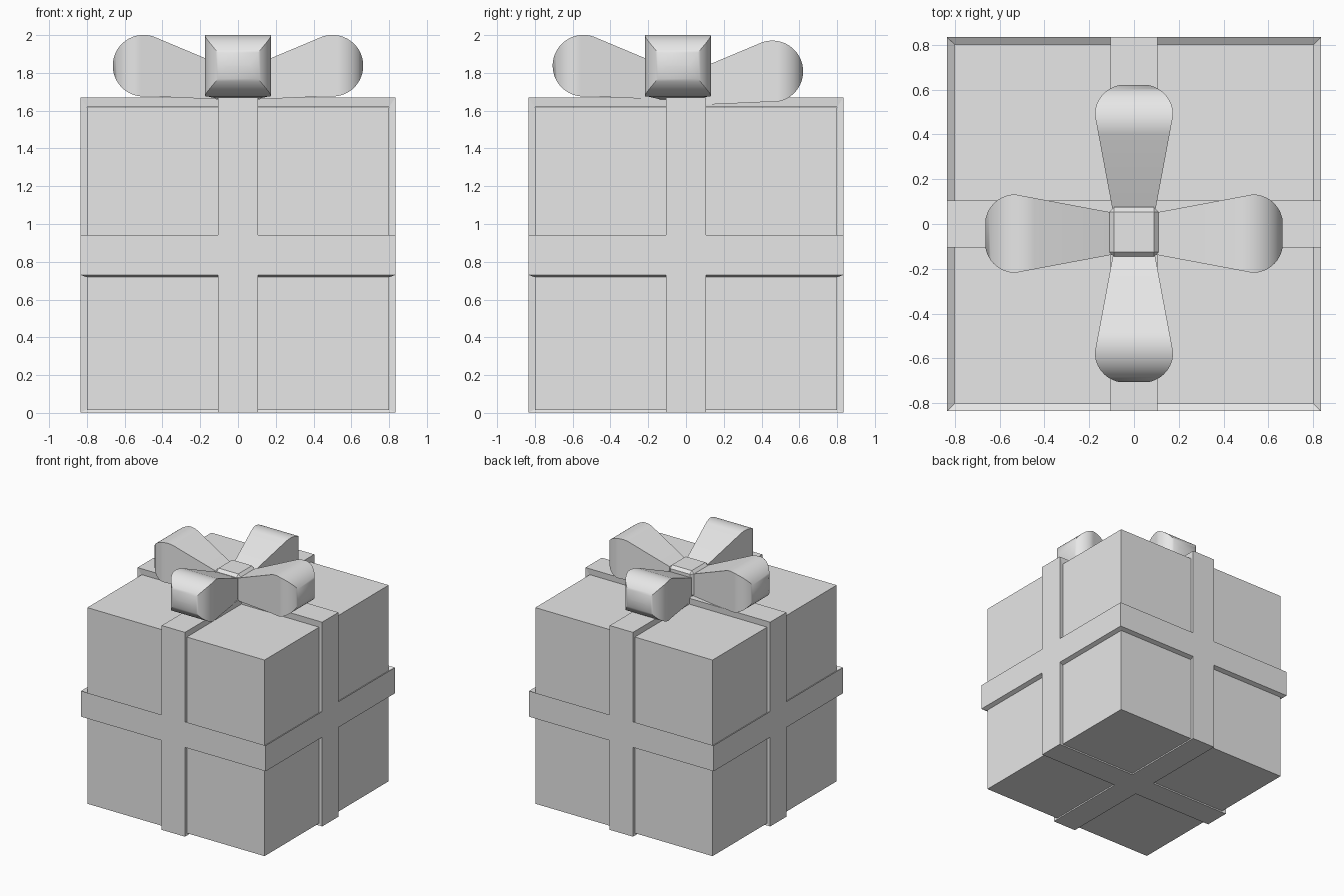
import bpy, bmesh
from math import sin, cos, sqrt, radians, pi
from mathutils import Matrix, Vector

cube = bpy.data.objects.get("Cube")
if cube:
    bpy.data.objects.remove(cube, do_unlink=True)

grey = bpy.data.materials.new("plain_grey")
grey.use_nodes = True
grey.diffuse_color = (0.8, 0.8, 0.8, 1)
grey.node_tree.nodes["Principled BSDF"].inputs["Base Color"].default_value = (0.8, 0.8, 0.8, 1)

OUTER = 0.834          # half size of the ribbon wrap
SHIFT = -0.017         # box sits slightly low inside the wrap
INNER = 0.96           # box size relative to the wrap
BAND = 0.105           # half width of the ribbon
BOW_Y = -0.043


def finish(name, bm, smooth=False):
    bmesh.ops.recalc_face_normals(bm, faces=bm.faces)
    mesh = bpy.data.meshes.new(name)
    bm.to_mesh(mesh)
    bm.free()
    mesh.materials.append(grey)
    obj = bpy.data.objects.new(name, mesh)
    bpy.context.collection.objects.link(obj)
    if smooth:
        bpy.ops.object.select_all(action='DESELECT')
        obj.select_set(True)
        bpy.context.view_layer.objects.active = obj
        bpy.ops.object.shade_smooth_by_angle(angle=radians(40))
    return obj


def block(name, centre, half, bevel=0):
    bm = bmesh.new()
    bmesh.ops.create_cube(bm, size=2)
    bmesh.ops.scale(bm, vec=half, verts=bm.verts)
    bmesh.ops.translate(bm, vec=centre, verts=bm.verts)
    if bevel:
        bmesh.ops.bevel(bm, geom=bm.edges[:], offset=bevel, segments=1, affect='EDGES')
    return finish(name, bm)


# Gift box
block("box", (0, 0, OUTER + SHIFT), (OUTER * INNER,) * 3)

# Ribbon wrap: three crossing bands cut from a cube, their rims drawn in to the box
bm = bmesh.new()
bmesh.ops.create_cube(bm, size=2 * OUTER)
for axis in range(3):
    for side in (-BAND, BAND):
        normal = Vector((0, 0, 0))
        normal[axis] = 1
        bmesh.ops.bisect_plane(bm, geom=bm.verts[:] + bm.edges[:] + bm.faces[:],
                               plane_co=normal * side, plane_no=normal)
panels = [f for f in bm.faces if min(abs(c) for c in f.calc_center_median()) > BAND]
bmesh.ops.delete(bm, geom=panels, context='FACES')
rim = [e for e in bm.edges if e.is_boundary]
walls = bmesh.ops.extrude_edge_only(bm, edges=rim)["geom"]
for v in walls:
    if isinstance(v, bmesh.types.BMVert):
        v.co = v.co * INNER + Vector((0, 0, SHIFT))
bmesh.ops.translate(bm, vec=(0, 0, OUTER + 0.002), verts=bm.verts)
finish("ribbon", bm)


# Bow loop: rectangular sections lofted outward into a rounded cushion end
def bow_loop(name, angle, drop=0):
    mid, radius, steps = 1.838, 0.163, 18
    sections = [(0.06, 0.087, 1.658, 1.83)]
    for i in range(steps + 1):
        t = radians(-20 + 109 * i / steps)
        r = 0.5 + radius * sin(t)
        if r < 0.53:
            width = 0.087 + (r - 0.06) * 0.187
        else:
            width = 0.04 + sqrt(0.135 ** 2 - (r - 0.53) ** 2)
        sections.append((r, width, mid - radius * cos(max(t, 0)), mid + radius * cos(t)))
    bm = bmesh.new()
    rings = [[bm.verts.new(p) for p in ((r, -w, lo), (r, w, lo), (r, w, hi), (r, -w, hi))]
             for r, w, lo, hi in sections]
    for a, b in zip(rings, rings[1:]):
        for k in range(4):
            j = (k + 1) % 4
            bm.faces.new((a[k], a[j], b[j], b[k]))
    bm.faces.new(rings[0])
    bm.faces.new(rings[-1])
    place = Matrix.Translation((0, BOW_Y, -drop)) @ Matrix.Rotation(angle, 4, 'Z')
    bmesh.ops.transform(bm, matrix=place, verts=bm.verts)
    finish(name, bm, smooth=True)


bow_loop("left_bow_loop", 0)
bow_loop("back_bow_loop", pi / 2, drop=0.03)
bow_loop("right_bow_loop", pi)
bow_loop("front_bow_loop", -pi / 2)

# Bow knot
block("bow_knot", (0, -0.035, 1.765), (0.111, 0.111, 0.107), bevel=0.022)
